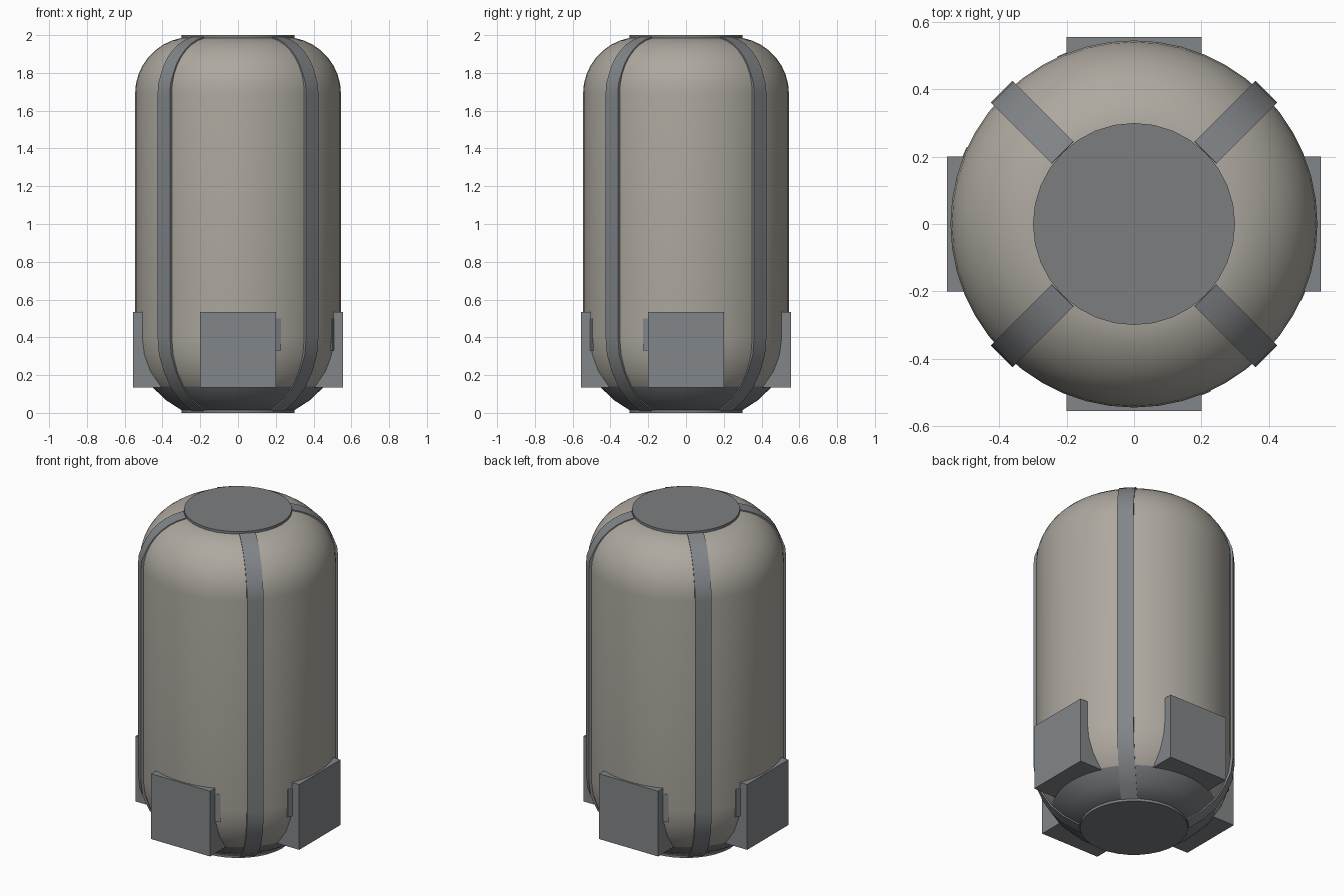
import bpy, bmesh, math
from mathutils import Matrix, Vector

if "Cube" in bpy.data.objects:
    bpy.data.objects.remove(bpy.data.objects["Cube"])

R = 0.545


def material(name, rgb):
    m = bpy.data.materials.new(name)
    m.diffuse_color = (*rgb, 1)
    m.use_nodes = True
    m.node_tree.nodes["Principled BSDF"].inputs["Base Color"].default_value = m.diffuse_color
    return m


tan = material("warm grey shell", (0.42, 0.395, 0.35))
grey = material("steel grey", (0.225, 0.238, 0.25))
dark = material("dark base grey", (0.19, 0.198, 0.21))
cap_grey = material("cap grey", (0.20, 0.207, 0.212))


def finish(bm, name, mats, smooth=None):
    bmesh.ops.recalc_face_normals(bm, faces=bm.faces)
    me = bpy.data.meshes.new(name)
    bm.to_mesh(me)
    bm.free()
    for m in mats:
        me.materials.append(m)
    ob = bpy.data.objects.new(name, me)
    bpy.context.collection.objects.link(ob)
    if smooth:
        bpy.ops.object.select_all(action='DESELECT')
        ob.select_set(True)
        bpy.context.view_layer.objects.active = ob
        bpy.ops.object.shade_smooth_by_angle(angle=math.radians(smooth))
    return ob


def box(name, x, y, z, angle, mat):
    """Box given by local ranges, turned about the z axis."""
    bm = bmesh.new()
    bmesh.ops.create_cube(bm, size=1)
    for v in bm.verts:
        v.co = Vector([(a + b) / 2 + c * (b - a) for (a, b), c in zip((x, y, z), v.co)])
    bm.transform(Matrix.Rotation(angle, 4, 'Z'))
    return finish(bm, name, [mat])


# Side profile shared by the shell and the ribs
profile = [(0.30, 0.015), (0.385, 0.07), (0.456, 0.14), (0.505, 0.22),
           (0.535, 0.31), (R, 0.40), (R, 1.0)]
for i in range(9):
    a = math.radians(79.5) * i / 8
    profile.append((0.245 + 0.3 * math.cos(a), 1.69 + 0.3 * math.sin(a)))

# Rounded tank shell, with a darker base
bm = bmesh.new()
N = 48
rings = [[bm.verts.new((r * math.cos(2 * math.pi * k / N), r * math.sin(2 * math.pi * k / N), z))
          for k in range(N)] for r, z in profile]
for lo, hi in zip(rings, rings[1:]):
    for k in range(N):
        f = bm.faces.new((lo[k], lo[(k + 1) % N], hi[(k + 1) % N], hi[k]))
        f.material_index = 1 if f.calc_center_median().z < 0.14 else 0
bm.faces.new(rings[-1])
bm.faces.new(rings[0]).material_index = 1
finish(bm, "tank_shell", [tan, dark], 50)

# End caps
for name, z0, z1 in (("top_cap", 1.984, 2.0), ("bottom_cap", 0.0, 0.018)):
    bm = bmesh.new()
    bmesh.ops.create_cone(bm, cap_ends=True, segments=32, radius1=0.3, radius2=0.3, depth=z1 - z0,
                          matrix=Matrix.Translation((0, 0, (z0 + z1) / 2)))
    finish(bm, name, [cap_grey], 40)

# Four ribs following the profile on the diagonals
W = 0.046
path = [Vector(p) for p in profile]
for n in range(4):
    bm = bmesh.new()
    sections = []
    for i, p in enumerate(path):
        t = (path[min(i + 1, len(path) - 1)] - path[max(i - 1, 0)]).normalized()
        normal = Vector((t.y, -t.x))
        o = p + normal * (0.011 if p.x > 0.53 else 0.005)
        q = p - normal * 0.03
        sections.append([bm.verts.new(c) for c in
                         ((o.x, -W, o.y), (o.x, W, o.y), (q.x, W, q.y), (q.x, -W, q.y))])
    for a, b in zip(sections, sections[1:]):
        for k in range(4):
            bm.faces.new((a[k], a[(k + 1) % 4], b[(k + 1) % 4], b[k]))
    bm.faces.new(sections[0])
    bm.faces.new(sections[-1])
    bm.transform(Matrix.Rotation(math.radians(45 + 90 * n), 4, 'Z'))
    finish(bm, f"rib_{n + 1}", [grey], 40)

# Four side blocks around the base
for n in range(4):
    box(f"side_block_{n + 1}", (0.38, 0.555), (-0.2, 0.2), (0.135, 0.535), math.pi / 2 * n, grey)

# Small plates beside the blocks in two opposite corners
for n, deg in enumerate((-23, -67, 157, 113)):
    box(f"side_plate_{n + 1}", (0.539, 0.547), (-0.016, 0.016), (0.33, 0.5), math.radians(deg), grey)
